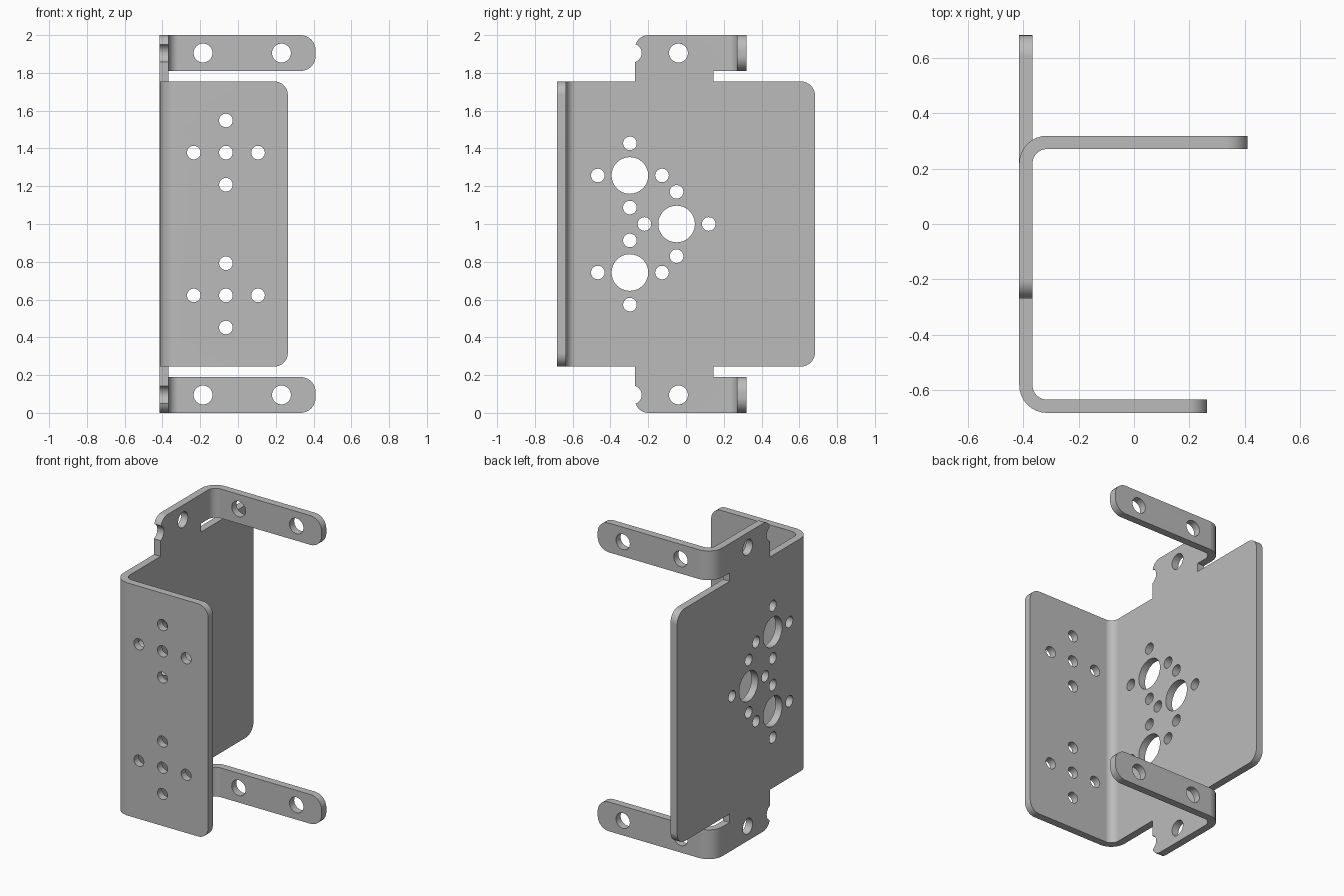
import bpy, bmesh
from math import sin, cos, pi, radians
from mathutils import Matrix, Vector

if "Cube" in bpy.data.objects:
    bpy.data.objects.remove(bpy.data.objects["Cube"])

T = 0.048            # sheet thickness
R = 0.1              # outer bend radius
BACK = -0.415        # outer x of the main panel
MID = Vector((0, 0, 1))   # everything is built around mid height

steel = bpy.data.materials.new("grey_steel")
steel.use_nodes = True
steel.diffuse_color = (0.5, 0.5, 0.5, 1)
steel.node_tree.nodes["Principled BSDF"].inputs["Base Color"].default_value = (0.5, 0.5, 0.5, 1)


def make_object(name, bm):
    bmesh.ops.recalc_face_normals(bm, faces=bm.faces)
    mesh = bpy.data.meshes.new(name)
    bm.to_mesh(mesh)
    bm.free()
    mesh.materials.append(steel)
    obj = bpy.data.objects.new(name, mesh)
    obj.location = MID
    bpy.context.collection.objects.link(obj)
    return obj


def bent_profile(y_free, y_fold, x_end):
    """L-shaped sheet outline: free edge, bend, then a leg towards +x."""
    side = 1 if y_fold > y_free else -1
    outer, inner = [(BACK, y_free)], [(BACK + T, y_free)]
    for i in range(9):
        a = pi / 2 * i / 8
        for line, r in ((outer, R), (inner, R - T)):
            line.append((BACK + R - r * cos(a), y_fold - side * (R - r * sin(a))))
    outer.append((x_end, y_fold))
    inner.append((x_end, y_fold - side * T))
    return outer + inner[::-1]


def bent_sheet(name, profile, z0, z1, corners):
    """Extrude the outline; corners is a list of (rule, radius) for rounding."""
    bm = bmesh.new()
    base = bm.faces.new([bm.verts.new((x, y, z0)) for x, y in profile])
    top = bmesh.ops.extrude_face_region(bm, geom=[base])["geom"]
    bmesh.ops.translate(bm, vec=(0, 0, z1 - z0),
                        verts=[g for g in top if isinstance(g, bmesh.types.BMVert)])
    for rule, radius in corners:
        edges = [e for e in bm.edges if all(rule(v.co) for v in e.verts)
                 and abs(e.verts[0].co.z - e.verts[1].co.z) < 1e-5]
        bmesh.ops.bevel(bm, geom=edges, offset=radius, segments=8,
                        profile=0.5, affect='EDGES')
    return make_object(name, bm)


def mirror_vertically(obj):
    m = obj.modifiers.new("mirror", 'MIRROR')
    m.use_axis = (False, False, True)
    m.use_mirror_merge = False


def combine(target, tool, operation):
    m = target.modifiers.new("combine", 'BOOLEAN')
    m.operation, m.solver, m.object = operation, 'EXACT', tool
    bpy.context.view_layer.objects.active = target
    bpy.ops.object.modifier_apply(modifier=m.name)
    bpy.data.objects.remove(tool)


# Main panel with its folded front flange
bracket = bent_sheet("bracket", bent_profile(0.683, -0.683, 0.264), -0.755, 0.755,
                     [(lambda c: c.x > 0.26, 0.072), (lambda c: c.y > 0.68, 0.075)])

# Strap arms folded towards +x, top and bottom
arms = bent_sheet("strap_arms", bent_profile(-0.27, 0.319, 0.411), 0.81, 1.0,
                  [(lambda c: c.x > 0.41, 0.08),
                   (lambda c: c.y < -0.26 and c.z > 0.9, 0.07)])
mirror_vertically(arms)

# Necks joining the straps to the panel
bm = bmesh.new()
bmesh.ops.create_cube(bm, size=1, matrix=Matrix.Translation((BACK + T / 2, -0.0625, 0.775))
                      @ Matrix.Diagonal((T, 0.415, 0.15, 1)))
necks = make_object("strap_necks", bm)
mirror_vertically(necks)

combine(arms, necks, 'UNION')
combine(bracket, arms, 'UNION')

# Hole cutters
holes = bmesh.new()


def drill(centre, radius, axis):
    turn = Matrix.Rotation(pi / 2, 4, 'Y' if axis == 'X' else 'X')
    bmesh.ops.create_cone(holes, cap_ends=True, segments=32, radius1=radius, radius2=radius,
                          depth=0.16, matrix=Matrix.Translation(centre) @ turn)


def cross(centre, axis, hub):
    """A hub hole with four small holes around it."""
    drill(centre, hub, axis)
    across = Vector((0, 0.17, 0)) if axis == 'X' else Vector((0.17, 0, 0))
    for step in (across, -across, Vector((0, 0, 0.17)), Vector((0, 0, -0.17))):
        drill(Vector(centre) + step, 0.036, axis)


PX = BACK + T / 2
cross((PX, -0.05, 0), 'X', 0.097)
for s in (-1, 1):
    cross((PX, -0.297, s * 0.257), 'X', 0.097)
    cross((-0.064, -0.66, s * 0.378), 'Y', 0.036)
    drill((PX, -0.04, s * 0.905), 0.05, 'X')       # tab hole
    drill((PX, -0.285, s * 0.905), 0.05, 'X')      # edge notch
    for x in (-0.185, 0.23):
        drill((x, 0.295, s * 0.905), 0.05, 'Y')    # arm holes
combine(bracket, make_object("hole_cutters", holes), 'DIFFERENCE')

# Smooth bends, crisp edges
bpy.ops.object.select_all(action='DESELECT')
bracket.select_set(True)
bpy.context.view_layer.objects.active = bracket
bpy.ops.object.shade_smooth_by_angle(angle=radians(30))
weighted = bracket.modifiers.new("even_shading", 'WEIGHTED_NORMAL')
weighted.keep_sharp = True
